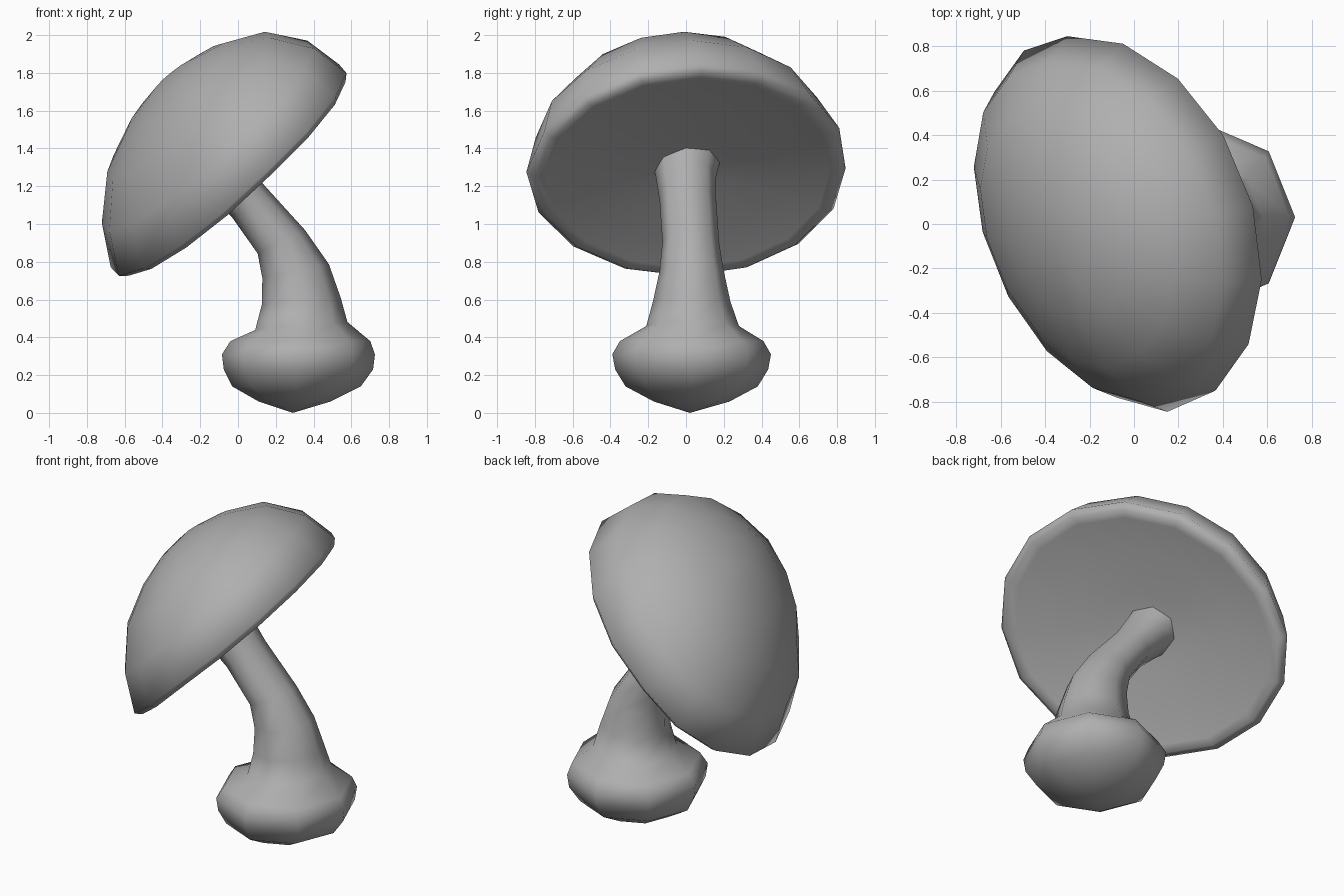
import bpy
import bmesh
from math import sin, cos, pi, radians
from mathutils import Vector

if "Cube" in bpy.data.objects:
    bpy.data.objects.remove(bpy.data.objects["Cube"])

grey = bpy.data.materials.new("plain grey")
grey.use_nodes = True
grey.diffuse_color = (0.43, 0.43, 0.43, 1)
grey.node_tree.nodes["Principled BSDF"].inputs["Base Color"].default_value = (0.43, 0.43, 0.43, 1)


def loft(name, rings, sides, start, end):
    """Skin rings of (centre, front arm, back arm, side arm), closed by a point at each end."""
    bm = bmesh.new()
    loops = []
    for centre, front, back, side in rings:
        loop = []
        for i in range(sides):
            a = 2 * pi * i / sides
            arm = front * cos(a) if cos(a) > 0 else -back * cos(a)
            loop.append(bm.verts.new(centre + arm + side * sin(a)))
        loops.append(loop)
    for low, high in zip(loops, loops[1:]):
        for i in range(sides):
            j = (i + 1) % sides
            bm.faces.new((low[i], low[j], high[j], high[i]))
    for loop, tip in ((loops[0], start), (loops[-1], end)):
        point = bm.verts.new(tip)
        for i in range(sides):
            bm.faces.new((loop[i], loop[(i + 1) % sides], point))
    bmesh.ops.recalc_face_normals(bm, faces=bm.faces)
    mesh = bpy.data.meshes.new(name)
    bm.to_mesh(mesh)
    bm.free()
    mesh.materials.append(grey)
    obj = bpy.data.objects.new(name, mesh)
    bpy.context.collection.objects.link(obj)
    bpy.ops.object.select_all(action='DESELECT')
    obj.select_set(True)
    bpy.context.view_layer.objects.active = obj
    bpy.ops.object.shade_smooth_by_angle(angle=radians(80))


# Bulb and bent stem: x, y, z, side radius, depth radius, lean in degrees
stem_path = [
    (0.30, 0.03, 0.06, 0.19, 0.20, 0),
    (0.31, 0.03, 0.14, 0.34, 0.35, 0),
    (0.32, 0.03, 0.23, 0.395, 0.405, 0),
    (0.32, 0.03, 0.31, 0.405, 0.42, 0),
    (0.33, 0.03, 0.38, 0.37, 0.38, 0),
    (0.335, 0.035, 0.46, 0.245, 0.245, 5),
    (0.335, 0.03, 0.59, 0.21, 0.205, 5),
    (0.305, 0.03, 0.75, 0.18, 0.17, 12),
    (0.23, 0.025, 0.905, 0.14, 0.15, 26),
    (0.05, 0.01, 1.125, 0.12, 0.15, 45),
    (-0.06, 0.0, 1.25, 0.14, 0.16, 43),
    (-0.13, 0.0, 1.33, 0.16, 0.18, 43),
]
rings = []
for x, y, z, side, depth, lean in stem_path:
    tilt = radians(lean)
    arm = Vector((cos(tilt), 0, sin(tilt))) * side
    rings.append((Vector((x, y, z)), arm, -arm, Vector((0, depth, 0))))
loft("bulb_and_stem", rings, 8, Vector((0.29, 0.02, 0)), Vector((-0.16, 0, 1.37)))

# Leaning oval cap: share of the rim size and height along its axis, gill side to crown
cap_profile = [
    (0.3, 0.025), (0.65, 0.0), (0.89, -0.025), (0.955, -0.035), (1.0, 0.0),
    (0.9, 0.21), (0.69, 0.40), (0.42, 0.505), (0.2, 0.55),
]
uphill = Vector((0.61, 0.08, 0.56))
downhill = Vector((-0.555, 0, -0.56))
across = Vector((-0.225, 0.845, 0.01))
axis = (uphill - downhill).cross(across).normalized()
base = Vector((-0.075, 0, 1.285))
crown_lean = axis + uphill * 0.27
rings = []
for size, height in cap_profile:
    shift = crown_lean if height > 0.1 else axis
    rings.append((base + shift * height, uphill * size, downhill * size, across * size))
loft("cap", rings, 16, base + axis * 0.04, base + crown_lean * 0.56)
